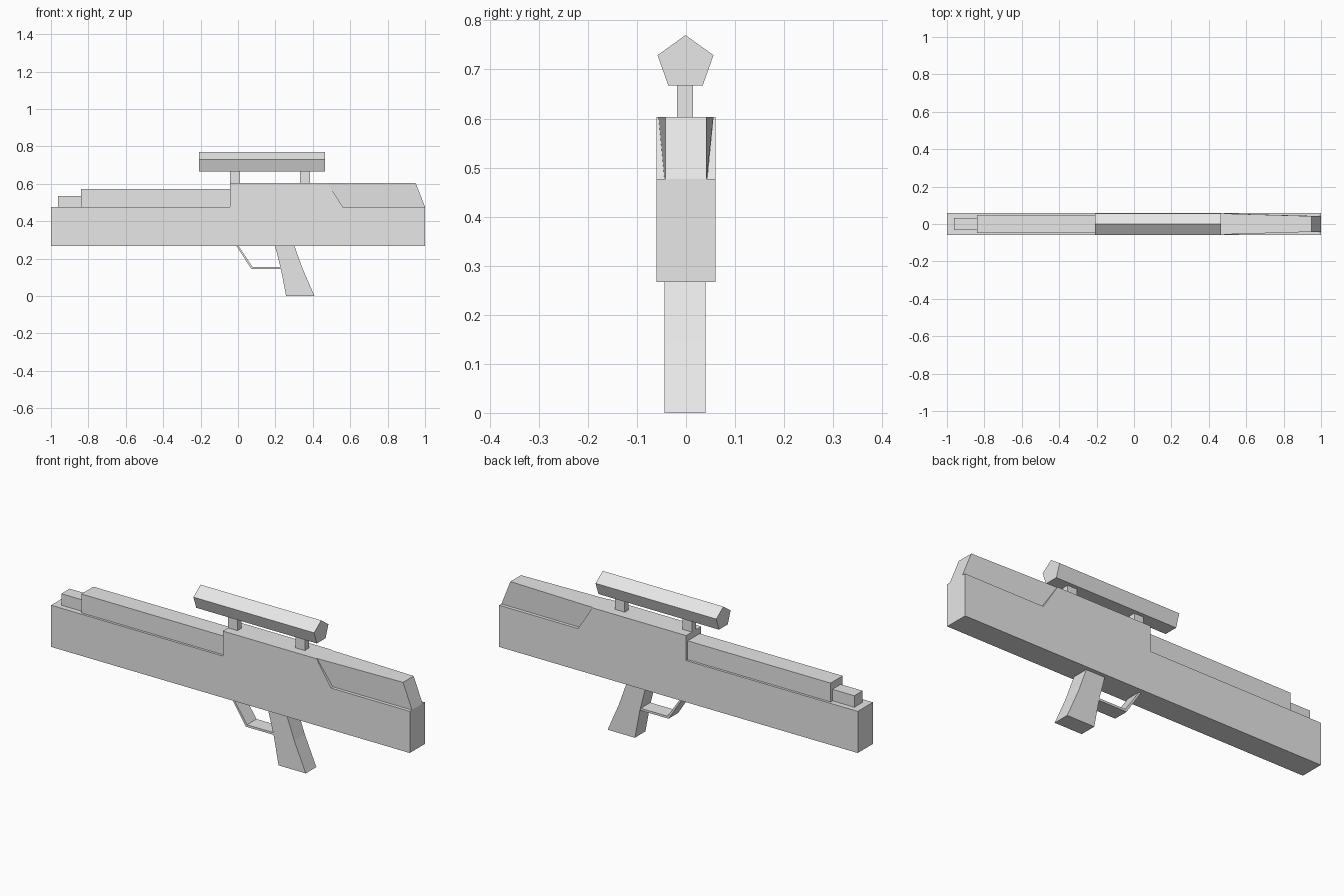
import bpy
import bmesh

cube = bpy.data.objects.get("Cube")
if cube:
    bpy.data.objects.remove(cube, do_unlink=True)

grey = bpy.data.materials.new("plain_grey")
grey.use_nodes = True
grey.diffuse_color = (0.8, 0.8, 0.8, 1)
grey.node_tree.nodes["Principled BSDF"].inputs["Base Color"].default_value = grey.diffuse_color


def finish(name, bm):
    bmesh.ops.recalc_face_normals(bm, faces=bm.faces)
    mesh = bpy.data.meshes.new(name)
    bm.to_mesh(mesh)
    bm.free()
    mesh.materials.append(grey)
    obj = bpy.data.objects.new(name, mesh)
    bpy.context.collection.objects.link(obj)
    return obj


def side_slab(name, profile, half, shift=0.0):
    """Side outline (x, z) given a width; half may differ for each point."""
    halves = half if isinstance(half, list) else [half] * len(profile)
    bm = bmesh.new()
    near, far = [[bm.verts.new((x, shift + s * h, z)) for (x, z), h in zip(profile, halves)]
                 for s in (-1, 1)]
    bm.faces.new(near)
    bm.faces.new(far[::-1])
    for i in range(len(near)):
        j = (i + 1) % len(near)
        bm.faces.new((near[i], far[i], far[j], near[j]))
    return finish(name, bm)


def box(name, x0, x1, z0, z1, half, shift=0.0):
    return side_slab(name, [(x0, z0), (x1, z0), (x1, z1), (x0, z1)], half, shift)


# Main body with raised middle and slanted notch
BOTTOM, DECK, TOP = 0.267, 0.477, 0.603
side_slab("body", [(-1, BOTTOM), (1, BOTTOM), (1, DECK), (0.56, DECK),
                   (0.48, TOP), (-0.043, TOP), (-0.043, DECK), (-1, DECK)], 0.06)

# Narrower tapering cheek rest at the rear
side_slab("cheek_rest", [(0.56, DECK), (1, DECK), (0.95, TOP), (0.48, TOP)],
          [0.044, 0.042, 0.042, 0.056])

# Barrel housing and muzzle
box("barrel_housing", -0.84, -0.043, DECK, 0.572, 0.048)
box("muzzle", -0.962, -0.84, DECK, 0.535, 0.033)

# Five-sided scope on two posts
bm = bmesh.new()
section = [(0, 0.77), (0.057, 0.729), (0.035, 0.667), (-0.035, 0.667), (-0.057, 0.729)]
front = bm.faces.new([bm.verts.new((-0.208, y - 0.001, z)) for y, z in section])
tube = bmesh.ops.extrude_face_region(bm, geom=[front], use_keep_orig=True)
bmesh.ops.translate(bm, vec=(0.673, 0, 0),
                    verts=[v for v in tube["geom"] if isinstance(v, bmesh.types.BMVert)])
finish("scope", bm)
for name, x in (("front_scope_post", -0.043), ("rear_scope_post", 0.332)):
    box(name, x, x + 0.053, TOP, 0.667, 0.016, -0.002)

# Bent grip
side_slab("grip", [(0.198, BOTTOM), (0.229, 0.147), (0.257, 0),
                   (0.409, 0), (0.345, 0.147), (0.302, BOTTOM)], 0.042, -0.002)

# Thin trigger guard strap
side_slab("trigger_guard", [(-0.008, BOTTOM), (0.072, 0.144), (0.23, 0.144),
                            (0.228, 0.155), (0.078, 0.155), (0.003, BOTTOM)], 0.038, -0.002)
